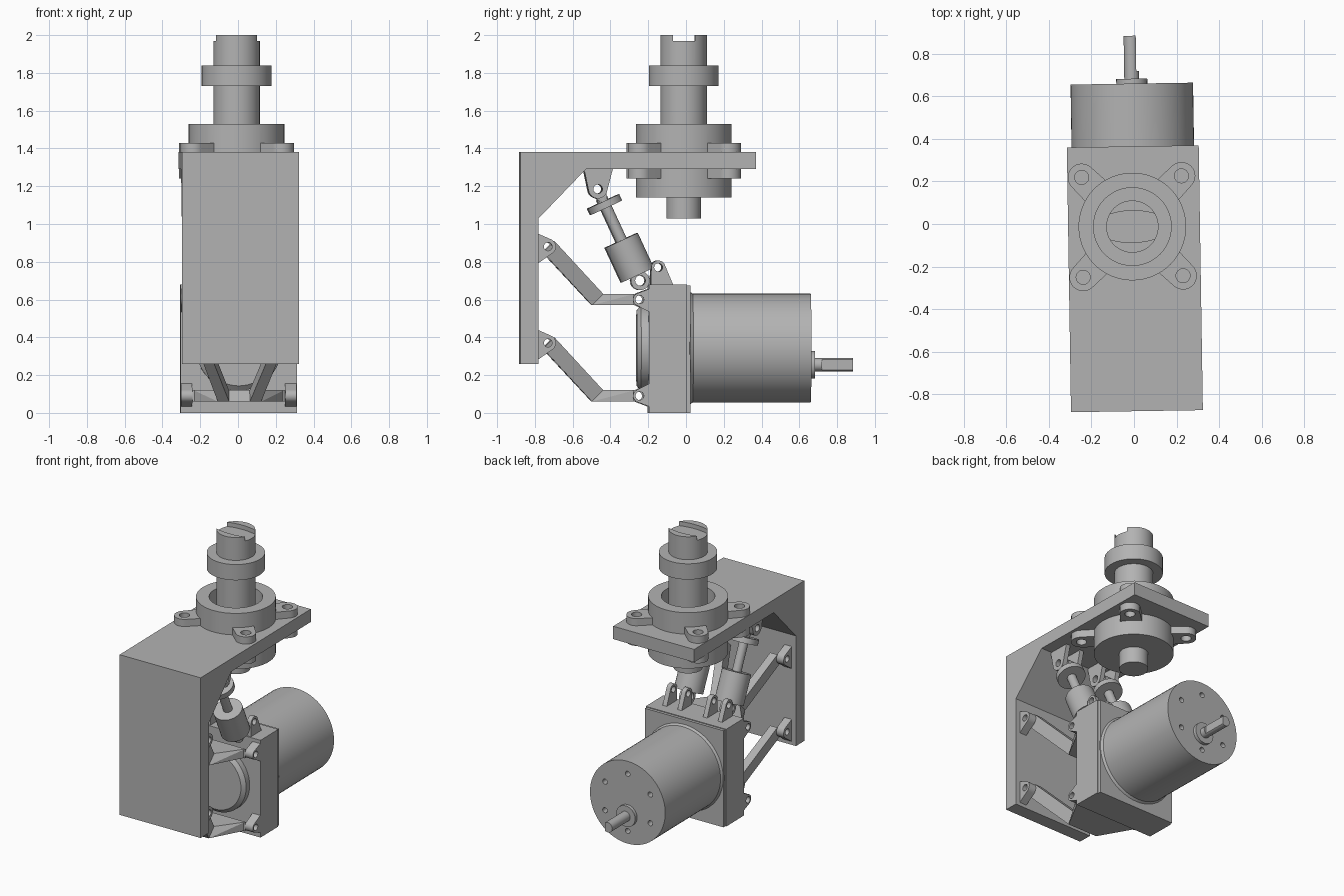
import bpy, bmesh, math
from mathutils import Vector, Matrix

cube = bpy.data.objects.get("Cube")
if cube:
    bpy.data.objects.remove(cube)

grey = bpy.data.materials.new("machined_grey")
grey.use_nodes = True
COLOUR = (0.45, 0.45, 0.45, 1)
grey.diffuse_color = COLOUR
grey.node_tree.nodes["Principled BSDF"].inputs["Base Color"].default_value = COLOUR
parts = []


def finish(name, bm):
    bmesh.ops.recalc_face_normals(bm, faces=bm.faces)
    mesh = bpy.data.meshes.new(name)
    bm.to_mesh(mesh)
    bm.free()
    mesh.materials.append(grey)
    ob = bpy.data.objects.new(name, mesh)
    bpy.context.collection.objects.link(ob)
    parts.append(ob)
    return ob


def cyl(name, a, b, r, r2=None, n=48):
    """Cylinder or cone between two points."""
    a, b = Vector(a), Vector(b)
    bm = bmesh.new()
    turn = (b - a).to_track_quat('Z', 'Y').to_matrix().to_4x4()
    bmesh.ops.create_cone(bm, cap_ends=True, segments=n, radius1=r,
                          radius2=r if r2 is None else r2, depth=(b - a).length,
                          matrix=Matrix.Translation((a + b) / 2) @ turn)
    return finish(name, bm)


def hull(name, points):
    bm = bmesh.new()
    for p in points:
        bm.verts.new(p)
    out = bmesh.ops.convex_hull(bm, input=bm.verts)
    bmesh.ops.delete(bm, geom=list(set(out["geom_interior"] + out["geom_unused"])), context='VERTS')
    bmesh.ops.dissolve_limit(bm, angle_limit=0.01, verts=bm.verts, edges=bm.edges)
    return finish(name, bm)


def box(name, x, y, z):
    return hull(name, [(i, j, k) for i in x for j in y for k in z])


def circle(u, v, r, n=32):
    return [(u + r * math.cos(t * math.tau / n), v + r * math.sin(t * math.tau / n)) for t in range(n)]


def side_hull(name, outline, x0, x1):
    """Convex side outline (y, z) spread across x."""
    return hull(name, [(x, y, z) for x in (x0, x1) for y, z in outline])


def modify(ob, other, operation='DIFFERENCE'):
    """Cut with, or join to, another solid, which is used up."""
    mod = ob.modifiers.new("solid", 'BOOLEAN')
    mod.operation, mod.solver, mod.object = operation, 'EXACT', other
    bpy.context.view_layer.objects.active = ob
    bpy.ops.object.modifier_apply(modifier=mod.name)
    parts.remove(other)
    bpy.data.objects.remove(other)


def lug(name, x, width, base, pivot, r, hole):
    """Tapered ear with a pivot hole along x."""
    y, z = pivot
    ob = side_hull(name, base + circle(y, z, r), x - width / 2, x + width / 2)
    modify(ob, cyl("cutter", (x - width, y, z), (x + width, y, z), hole, n=24))


# L bracket with a full-width corner gusset
bm = bmesh.new()
outline = [(-.88, .26), (-.785, .26), (-.785, 1.03), (-.535, 1.29), (.365, 1.29), (.365, 1.38), (-.88, 1.38)]
face = bm.faces.new([bm.verts.new((-.31, y, z)) for y, z in outline])
grown = bmesh.ops.extrude_face_region(bm, geom=[face])
bmesh.ops.translate(bm, vec=(.62, 0, 0), verts=[v for v in grown["geom"] if isinstance(v, bmesh.types.BMVert)])
finish("bracket", bm)

# Bearing flanges above and below the bracket, each with four drilled ears
CX, CY = -.008, -.012
for name, z0, z1, e0, e1 in (("upper_flange", 1.38, 1.53, 1.38, 1.43), ("lower_flange", 1.14, 1.29, 1.24, 1.29)):
    flange = cyl(name, (CX, CY, z0), (CX, CY, z1), .253, n=64)
    for i in range(4):
        a = math.radians(45 + 90 * i)
        ex, ey = CX + .332 * math.cos(a), CY + .332 * math.sin(a)
        ear = hull("ear", [(u, v, z) for z in (e0, e1)
                           for u, v in circle(ex, ey, .065) + circle(CX, CY, .08)])
        modify(flange, ear, 'UNION')
        modify(flange, cyl("cutter", (ex, ey, 1), (ex, ey, 1.6), .033, n=24))
    if z0 > 1.3:
        modify(flange, cyl("cutter", (CX, CY, 1.42), (CX, CY, 1.6), .17))

# Vertical shaft with collar and slotted top
cyl("lower_shaft", (CX, CY, 1.03), (CX, CY, 1.2), .092)
shaft = cyl("upper_shaft", (CX, CY, 1.36), (CX, CY, 2), .123)
slot = hull("cutter", [(CX + u * 2.3, CY + v, z) for z in (1.97, 2.1) for u, v in circle(0, 0, .075)])
modify(shaft, slot)
cyl("shaft_collar", (CX, CY, 1.73), (CX, CY, 1.84), .185)

# Motor with drilled end face, boss and flatted drive shaft
MZ, DZ = .343, .255
motor = cyl("motor_body", (0, -.1, MZ), (0, .66, MZ), .288, n=64)
for i in range(6):
    a = math.radians(30 + 60 * i)
    hx, hz = .2 * math.cos(a), MZ + .2 * math.sin(a)
    modify(motor, cyl("cutter", (hx, .6, hz), (hx, .7, hz), .018, n=16))
cyl("motor_front_end", (0, -.1, MZ), (0, -.24, MZ), .225)
cyl("motor_front_rim", (0, -.24, MZ), (0, -.262, MZ), .225, .2)
cyl("motor_boss", (0, .65, MZ - .088), (0, .683, DZ), .073)
drive = cyl("drive_shaft", (0, .66, DZ), (0, .885, DZ), .035, n=32)
modify(drive, box("cutter", (.022, .1), (.72, 1), (.1, .4)))

# Motor mount block
box("mount_block", (-.308, .308), (-.2, .0), (0, .68))
box("mount_rear_plate", (-.3, .3), (-.02, .02), (.0, .675))
cyl("mount_ring", (0, .015, MZ), (0, .035, MZ), .302, .288, n=64)

for dz, level in ((0, "upper"), (-.51, "lower")):
    # Suspension link: two converging arms and a flared foot
    for s, side in ((1, "left"), (-1, "right")):
        ends = [(-.70, .91), (-.76, .85), (-.44, .63), (-.50, .57)]
        spans = [(.17, .225)] * 2 + [(.055, .115)] * 2
        hull(f"{level}_{side}_link_arm", [(s * x, y, z + dz) for (y, z), xs in zip(ends, spans) for x in xs])
        # Wall and block lugs holding the link
        lug(f"{level}_{side}_wall_lug", s * .25, .055,
            [(-.79, z + dz) for z in (.79, .95)], (-.735, .88 + dz), .042, .022)
        slope = (.53, .66) if dz == 0 else (.03, .16)
        lug(f"{level}_{side}_block_lug", s * .276, .06,
            [(-.19, z) for z in slope], (-.25, .6 + dz), .035, .022)
    hull(f"{level}_link_foot", [(s * x, y, z + dz) for s in (1, -1) for z in (.57, .63)
                                for x, y in ((.115, -.44 if z > .6 else -.5), (.115, -.36), (.24, -.275))])
    hull(f"{level}_link_bar", [(x, y, z + dz) for x in (-.245, .245) for z in (.57, .63) for y in (-.285, -.272)])

# Pair of linear actuators with clevis mounts at both ends
TOP, LOW = Vector((0, -.47, 1.185)), Vector((0, -.245, .70))
for s, side in ((1, "left"), (-1, "right")):
    off = Vector((s * .155, 0, 0))

    def along(t):
        return TOP.lerp(LOW, t) + off

    cyl(f"{side}_actuator_body", along(.56), along(.94), .095)
    cyl(f"{side}_actuator_rod", along(.1), along(.6), .03, n=32)
    cyl(f"{side}_actuator_disc", along(.135), along(.205), .092)
    lug(f"{side}_actuator_eye", off.x, .06, [(-.29, .74), (-.25, .77)], (-.245, .70), .05, .027)
    lug(f"{side}_rod_eye", off.x, .05, [(-.46, 1.12), (-.42, 1.12)], (-.47, 1.185), .045, .024)
    for d in (-.057, .057):
        lug(f"{side}_bracket_clevis", off.x + d, .032,
            [(-.54, 1.295), (-.39, 1.295), (-.54, 1.275)], (-.47, 1.185), .05, .024)
        lug(f"{side}_block_clevis", off.x + d, .032,
            [(-.19, .675), (-.07, .675)], (-.15, .77), .037, .022)

# Slight shared yaw and smooth round surfaces
bpy.ops.object.select_all(action='DESELECT')
for ob in parts:
    ob.data.transform(Matrix.Rotation(math.radians(.9), 4, 'Z'))
    ob.select_set(True)
bpy.context.view_layer.objects.active = parts[0]
bpy.ops.object.shade_smooth_by_angle(angle=math.radians(30))
